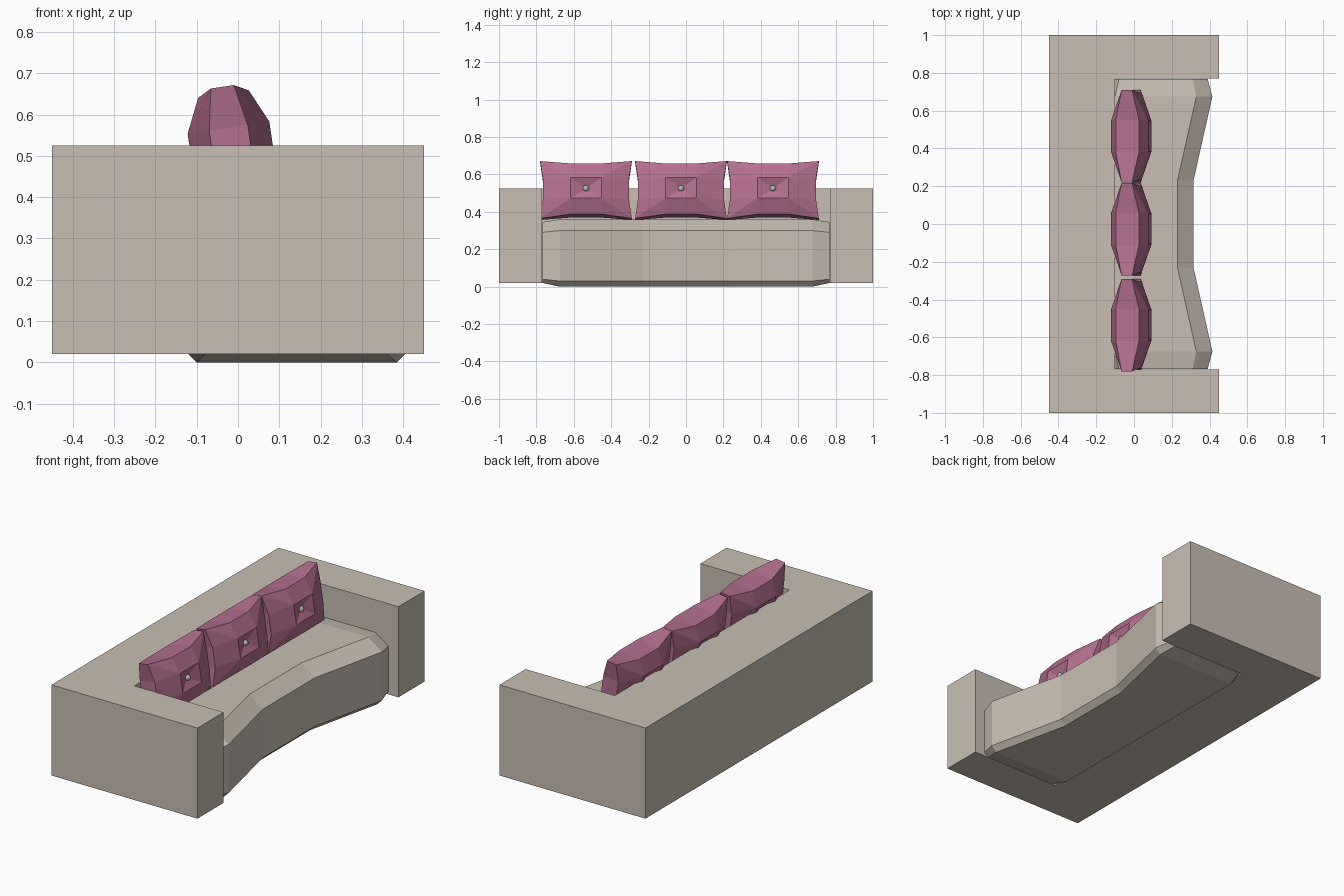
import bpy, bmesh, math
from mathutils import Matrix, Vector

if "Cube" in bpy.data.objects:
    bpy.data.objects.remove(bpy.data.objects["Cube"])


def material(name, rgb):
    m = bpy.data.materials.new(name)
    m.diffuse_color = (*rgb, 1)
    m.use_nodes = True
    m.node_tree.nodes["Principled BSDF"].inputs["Base Color"].default_value = m.diffuse_color
    return m


BEIGE = material("beige fabric", (0.58, 0.52, 0.45))
ROSE = material("rose fabric", (0.46, 0.16, 0.28))
GREY = material("grey button", (0.45, 0.47, 0.45))


def finish(bm, name, mat):
    bmesh.ops.recalc_face_normals(bm, faces=bm.faces[:])
    me = bpy.data.meshes.new(name)
    bm.to_mesh(me)
    bm.free()
    me.materials.append(mat)
    ob = bpy.data.objects.new(name, me)
    bpy.context.collection.objects.link(ob)
    return ob


# U-shaped back and arms: extruded outline
bm = bmesh.new()
outline = [(-.45, -1), (.45, -1), (.45, -.77), (-.10, -.77),
           (-.10, .77), (.45, .77), (.45, 1), (-.45, 1)]
base = bm.faces.new([bm.verts.new((x, y, .02)) for x, y in outline])
ext = bmesh.ops.extrude_face_region(bm, geom=[base], use_keep_orig=True)
for g in ext["geom"]:
    if isinstance(g, bmesh.types.BMVert):
        g.co.z = .525
finish(bm, "back_and_arms", BEIGE)

# Seat: chamfered section lofted along y, front curved inward at the middle
full = [(-.13, .03), (-.10, 0), (.385, 0), (.415, .03),
        (.415, .30), (.33, .36), (-.10, .36), (-.13, .30)]
end = [(-.11, .04), (-.08, .02), (.36, .02), (.39, .04),
       (.39, .29), (.31, .345), (-.08, .345), (-.11, .29)]
bm = bmesh.new()
rings = []
for y, prof, dx in ((-.768, end, 0), (-.675, full, 0), (-.23, full, -.10),
                    (.23, full, -.10), (.675, full, 0), (.768, end, 0)):
    rings.append([bm.verts.new((x + (dx if x > 0 else 0), y, z)) for x, z in prof])
for a, b in zip(rings, rings[1:]):
    for i in range(8):
        j = (i + 1) % 8
        bm.faces.new((a[i], a[j], b[j], b[i]))
bm.faces.new(rings[0])
bm.faces.new(rings[-1])
finish(bm, "seat", BEIGE)

# Pillows: two 4x4 grids with a dented middle, joined by an edge band
TILT = Matrix.Rotation(math.radians(-8.5), 4, 'Y')


def pillow_point(side, i, j):
    mid_i, mid_j = i in (1, 2), j in (1, 2)
    sy, sz = (1 if i > 1 else -1), (1 if j > 1 else -1)
    if mid_i and mid_j:
        x, y, z = .10, .082, .055
    elif mid_i:
        x, y, z = .062, .085, .137
    elif mid_j:
        x, y, z = .047, .230, .055
    else:
        x, y, z = .028, .245, .155
    return Vector((side * x, sy * y, sz * z))


def pillow(name, y):
    place = Matrix.Translation((-.015, y, .514)) @ TILT
    bm = bmesh.new()
    v = {(s, i, j): bm.verts.new(place @ pillow_point(s, i, j))
         for s in (-1, 1) for i in range(4) for j in range(4)}
    for s in (-1, 1):
        dent = bm.verts.new(place @ Vector((s * .075, 0, 0)))
        for i in range(3):
            for j in range(3):
                a, b, c, d = (v[s, i, j], v[s, i + 1, j],
                              v[s, i + 1, j + 1], v[s, i, j + 1])
                if i == j == 1:
                    for p, q in ((a, b), (b, c), (c, d), (d, a)):
                        bm.faces.new((p, q, dent))
                elif i != 1 and j != 1:
                    # corner patches crease from the corner to the middle
                    if i == j:
                        bm.faces.new((a, b, c))
                        bm.faces.new((a, c, d))
                    else:
                        bm.faces.new((a, b, d))
                        bm.faces.new((b, c, d))
                else:
                    bm.faces.new((a, b, c, d))
    rim = ([(i, 0) for i in range(3)] + [(3, j) for j in range(3)]
           + [(i, 3) for i in (3, 2, 1)] + [(0, j) for j in (3, 2, 1)])
    for p, q in zip(rim, rim[1:] + rim[:1]):
        bm.faces.new((v[-1, *p], v[-1, *q], v[1, *q], v[1, *p]))
    finish(bm, name, ROSE)
    # Button in the dent
    bm = bmesh.new()
    bmesh.ops.create_uvsphere(bm, u_segments=12, v_segments=8, radius=.017,
                              matrix=place @ Matrix.Translation((.078, 0, 0)))
    for f in bm.faces:
        f.smooth = True
    finish(bm, name + "_button", GREY)


for n, y in enumerate((-.535, -.027, .465)):
    pillow(f"pillow_{n + 1}", y)
